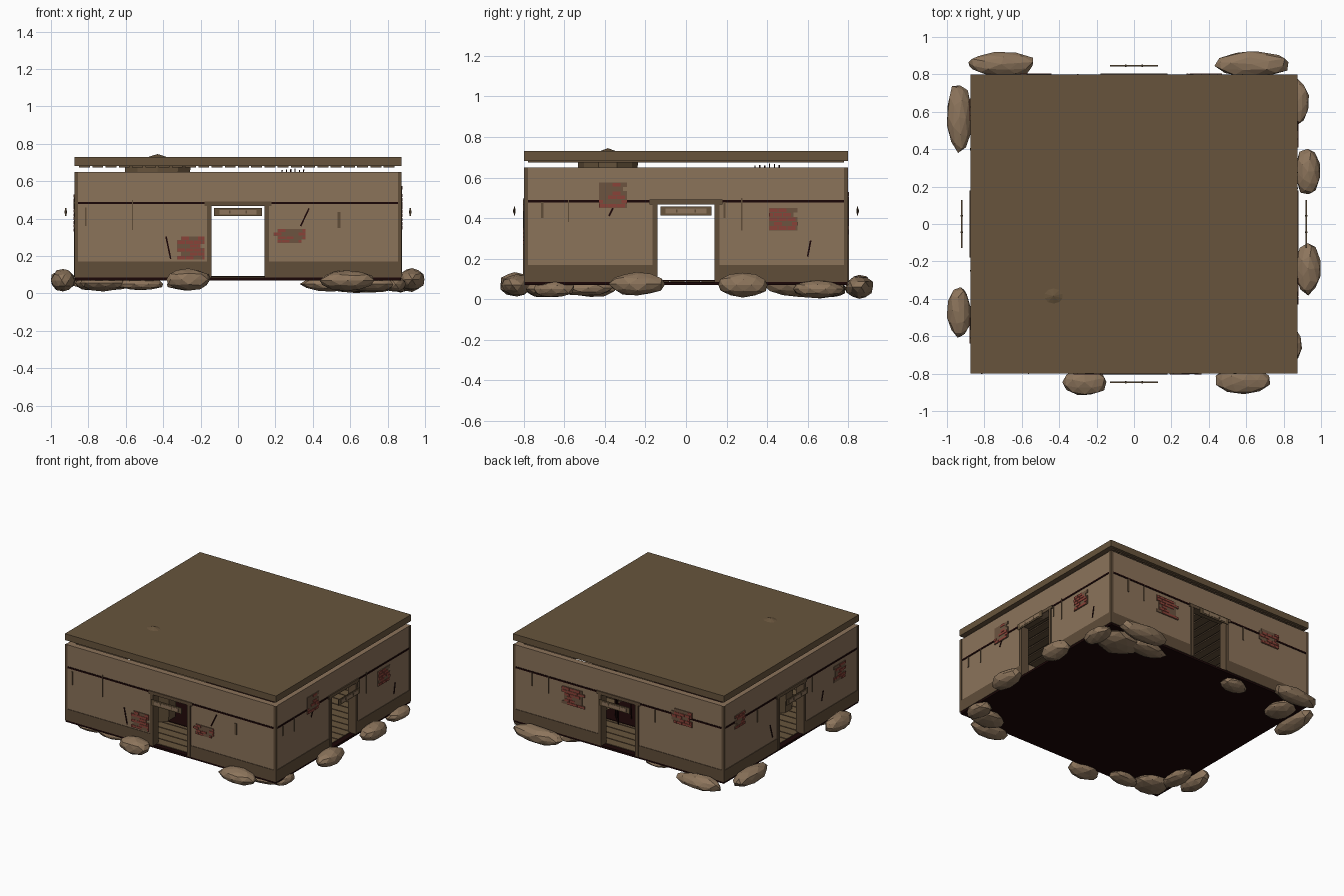
import bpy, bmesh, math, random
from mathutils import Matrix, Vector

if "Cube" in bpy.data.objects:
    bpy.data.objects.remove(bpy.data.objects["Cube"])

random.seed(7)


def lin(c):
    c /= 255
    return c / 12.92 if c <= 0.04045 else ((c + 0.055) / 1.055) ** 2.4


def material(name, r, g, b):
    m = bpy.data.materials.new(name)
    m.diffuse_color = (lin(r), lin(g), lin(b), 1)
    m.use_nodes = True
    m.node_tree.nodes["Principled BSDF"].inputs["Base Color"].default_value = m.diffuse_color
    return m


PLASTER = material("tan plaster", 139, 115, 90)
TIMBER = material("dark timber", 103, 84, 60)
BAND = material("base brown", 96, 77, 57)
STONE = material("stone", 141, 117, 92)
DARK = material("dark red black", 26, 6, 6)
BRICK = material("red brick", 138, 66, 56)
MORTAR = material("mortar brown", 108, 84, 64)


def finish(name, bm, mat):
    me = bpy.data.meshes.new(name)
    bm.to_mesh(me)
    bm.free()
    me.materials.append(mat)
    ob = bpy.data.objects.new(name, me)
    bpy.context.collection.objects.link(ob)
    return ob


def box(bm, x0, x1, y0, y1, z0, z1, frame=Matrix(), turn=0):
    """Box between limits, turned about its own y axis, placed in a frame."""
    mat = (frame @ Matrix.Translation(((x0 + x1) / 2, (y0 + y1) / 2, (z0 + z1) / 2))
           @ Matrix.Rotation(turn, 4, 'Y') @ Matrix.Diagonal((x1 - x0, y1 - y0, z1 - z0, 1)))
    bmesh.ops.create_cube(bm, size=1, matrix=mat)


HX, HY = 0.875, 0.8          # half size of the building
Z0, Z1 = 0.085, 0.65         # wall bottom and top
DOOR, DOOR_TOP = 0.145, 0.468

# per side: brick patches (u0, u1, z0, z1), cracks (u, z, u, z), stains (u, z0, z1, width)
SIDES = [
    ("front", [(-0.325, -0.18, 0.18, 0.305), (0.19, 0.36, 0.27, 0.345)],
     [(-0.385, 0.305, -0.36, 0.185), (0.335, 0.36, 0.38, 0.455)],
     [(-0.815, 0.36, 0.46, 0.008), (-0.565, 0.34, 0.5, 0.006), (0.54, 0.35, 0.435, 0.016)]),
    ("right", [(-0.43, -0.29, 0.45, 0.575), (0.41, 0.55, 0.34, 0.45)],
     [(-0.38, 0.41, -0.36, 0.45), (0.6, 0.21, 0.615, 0.29)],
     [(-0.71, 0.4, 0.48, 0.012), (-0.58, 0.38, 0.49, 0.006), (0.19, 0.4, 0.48, 0.008),
      (0.275, 0.34, 0.5, 0.006)]),
    ("back", [(-0.47, -0.28, 0.32, 0.45), (0.44, 0.61, 0.42, 0.53)], [],
     [(-0.72, 0.38, 0.48, 0.012), (-0.58, 0.36, 0.49, 0.006), (0.3, 0.38, 0.48, 0.008)]),
    ("left", [(-0.67, -0.55, 0.43, 0.53), (0.5, 0.64, 0.33, 0.45)],
     [(-0.25, 0.3, -0.22, 0.2), (0.36, 0.25, 0.38, 0.32)],
     [(-0.4, 0.38, 0.48, 0.012), (0.25, 0.36, 0.48, 0.008)]),
]

for k, (side, patches, cracks, stains) in enumerate(SIDES):
    half, dist = (HX, HY) if k % 2 == 0 else (HY, HX)
    # local frame: x along the wall, y inward from the outer face, z up
    F = Matrix.Rotation(k * math.pi / 2, 4, 'Z') @ Matrix.Translation((0, -dist, 0))

    # plastered wall around the doorway
    bm = bmesh.new()
    for s in (-1, 1):
        a, b = sorted((s * DOOR, s * (half - 0.004)))
        box(bm, a, b, 0.004, 0.05, Z0, Z1, F)
    box(bm, -DOOR, DOOR, 0.004, 0.05, DOOR_TOP, Z1, F)
    finish(side + "_wall", bm, PLASTER)

    # base band
    bm = bmesh.new()
    for s in (-1, 1):
        a, b = sorted((s * DOOR, s * (half - 0.003)))
        box(bm, a, b, 0.0, 0.054, Z0, 0.17, F)
    finish(side + "_base_band", bm, BAND)

    # door frame
    bm = bmesh.new()
    for s in (-1, 1):
        a, b = sorted((s * (DOOR - 0.004), s * 0.166))
        box(bm, a, b, -0.003, 0.06, Z0, 0.48, F)
    box(bm, -0.18, 0.18, -0.004, 0.06, 0.468, 0.492, F)
    finish(side + "_door_frame", bm, BAND)

    # dark trim line
    bm = bmesh.new()
    box(bm, -half + 0.02, half - 0.02, 0.0, 0.006, 0.477, 0.489, F)
    # cracks
    for u0, w0, u1, w1 in cracks:
        c, d = Vector(((u0 + u1) / 2, (w0 + w1) / 2)), Vector((u1 - u0, w1 - w0))
        box(bm, c.x - 0.004, c.x + 0.004, 0.0, 0.006, c.y - d.length / 2, c.y + d.length / 2,
            F, math.atan2(d.x, d.y))
    finish(side + "_trim_line_and_cracks", bm, DARK)

    # water stains
    bm = bmesh.new()
    for u, w0, w1, w in stains:
        box(bm, u - w / 2, u + w / 2, -0.001, 0.006, w0, w1, F)
    finish(side + "_stains", bm, BAND)

    # exposed brick patches with ragged edges
    mortar, bricks = bmesh.new(), bmesh.new()
    for u0, u1, w0, w1 in patches:
        rows = max(3, round((w1 - w0) / 0.021))
        h = (w1 - w0) / rows
        for r in range(rows):
            za = w0 + r * h
            a = u0 + random.choice((0, 0, 0.02))
            b = u1 - random.choice((0, 0, 0.02))
            box(mortar, a, b, -0.001, 0.006, za, za + h, F)
            u = u0 - (r % 2) * 0.022
            while u < b:
                p, q = max(u + 0.002, a), min(u + 0.042, b)
                if q - p > 0.008 and random.random() < 0.62:
                    box(bricks, p, q, -0.004, 0.004, za + 0.002, za + h - 0.002, F)
                u += 0.044
    finish(side + "_brick_mortar", mortar, MORTAR)
    finish(side + "_bricks", bricks, BRICK)

    # hanging board in front of the doorway
    bm = bmesh.new()
    box(bm, -0.127, 0.127, -0.049, -0.043, 0.413, 0.457, F)
    finish(side + "_hanging_board", bm, TIMBER)
    bm = bmesh.new()
    box(bm, -0.1, 0.1, -0.051, -0.042, 0.423, 0.447, F)
    finish(side + "_board_panel", bm, STONE)
    bm = bmesh.new()
    for s in (-0.045, 0.045):
        box(bm, s - 0.004, s + 0.004, -0.053, -0.04, 0.428, 0.442, F)
    finish(side + "_board_pegs", bm, BAND)

# corner posts
bm = bmesh.new()
for sx in (-1, 1):
    for sy in (-1, 1):
        xs, ys = sorted((sx * (HX - 0.02), sx * HX)), sorted((sy * (HY - 0.02), sy * HY))
        box(bm, *xs, *ys, Z0, Z1)
finish("corner_posts", bm, BAND)

# roof slab and ceiling planks
bm = bmesh.new()
box(bm, -HX, HX, -HY, HY, 0.682, 0.73)
finish("roof", bm, TIMBER)
bm = bmesh.new()
for i in range(24):
    x = -0.85 + i * 1.7 / 24
    box(bm, x, x + 0.058, -0.78, 0.78, 0.674, 0.683)
finish("ceiling_planks", bm, BAND)

# foundation slab, floor planks and rug
bm = bmesh.new()
box(bm, -HX + 0.004, HX - 0.004, -HY + 0.004, HY - 0.004, 0.07, 0.086)
finish("foundation_slab", bm, DARK)
bm = bmesh.new()
for i in range(20):
    y = -0.76 + i * 1.52 / 20
    box(bm, -0.83, 0.83, y, y + 0.068, 0.084, 0.09)
finish("floor_planks", bm, TIMBER)
bm = bmesh.new()
box(bm, -0.43, 0.43, -0.43, 0.43, 0.088, 0.094)
finish("rug", bm, DARK)

# indoor storage urn whose pointed lid breaks through the roof
bm = bmesh.new()
for r0, r1, z0, z1 in ((0.16, 0.185, 0.09, 0.69), (0.185, 0.0, 0.69, 0.745)):
    bmesh.ops.create_cone(bm, cap_ends=True, segments=10, radius1=r0, radius2=r1, depth=z1 - z0,
                          matrix=Matrix.Translation((-0.43, -0.385, (z0 + z1) / 2))
                          @ Matrix.Diagonal((1, 0.8, 1, 1)))
finish("storage_urn", bm, TIMBER)

# bundle of sticks standing indoors
bm = bmesh.new()
for i in range(6):
    x, y = 0.225 + i * 0.023, 0.34 + (i * 5 % 6) * 0.024
    box(bm, x - 0.003, x + 0.003, y - 0.003, y + 0.003, 0.09, 0.66 + 0.003 * (i % 4), turn=0.04)
finish("stick_bundle", bm, DARK)

# foundation stones: x, y, z centre and half sizes
ROCKS = [
    (-0.265, -0.845, 0.075, 0.118, 0.07, 0.06), (0.585, -0.835, 0.07, 0.148, 0.075, 0.057),
    (-0.71, 0.855, 0.065, 0.175, 0.068, 0.055), (0.63, 0.855, 0.06, 0.2, 0.07, 0.058),
    (0.93, 0.28, 0.07, 0.066, 0.122, 0.062), (0.93, -0.24, 0.075, 0.068, 0.142, 0.06),
    (0.87, 0.65, 0.05, 0.065, 0.13, 0.045), (0.83, -0.65, 0.05, 0.068, 0.1, 0.04),
    (-0.935, 0.57, 0.07, 0.067, 0.19, 0.06), (-0.935, -0.47, 0.07, 0.066, 0.138, 0.06),
    # stones tucked under the slab
    (0.7, 0.66, 0.055, 0.17, 0.13, 0.052), (0.5, 0.72, 0.05, 0.17, 0.07, 0.04),
    (-0.28, 0.72, 0.05, 0.1, 0.07, 0.035), (-0.74, 0.66, 0.055, 0.1, 0.12, 0.04),
    (-0.72, -0.68, 0.055, 0.13, 0.11, 0.045), (-0.52, -0.73, 0.05, 0.12, 0.06, 0.035),
    (-0.8, -0.5, 0.055, 0.07, 0.14, 0.04), (0.72, -0.7, 0.05, 0.13, 0.09, 0.04),
]
for i, (x, y, z, a, b, c) in enumerate(ROCKS):
    bm = bmesh.new()
    bmesh.ops.create_icosphere(bm, subdivisions=2, radius=1)
    bmesh.ops.rotate(bm, verts=bm.verts, matrix=Matrix.Rotation(random.uniform(0, 3), 3, 'Z'))
    for v in bm.verts:
        v.co *= random.uniform(0.9, 1.04)
    # fit to the wanted size, then place
    top = [max(abs(v.co[j]) for v in bm.verts) for j in range(3)]
    for v in bm.verts:
        v.co = Vector((x + v.co.x / top[0] * a, y + v.co.y / top[1] * b,
                       max(0, z + v.co.z / top[2] * c)))
    finish(f"foundation_stone_{i + 1}", bm, STONE)
